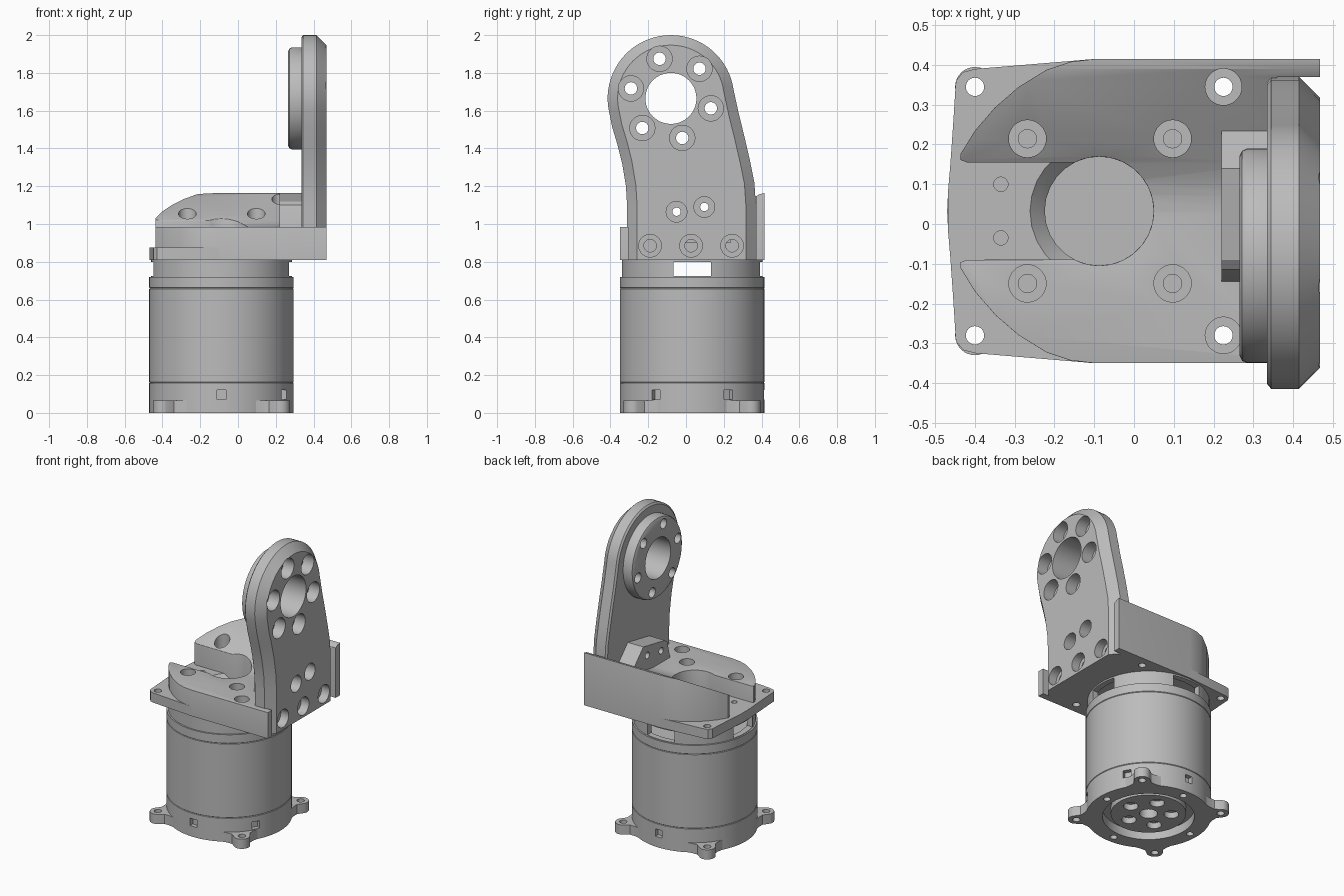
import bpy, bmesh, math
from math import cos, sin, pi, radians
from mathutils import Vector, Matrix

cube = bpy.data.objects.get("Cube")
if cube:
    bpy.data.objects.remove(cube, do_unlink=True)

grey = bpy.data.materials.new("plain grey")
grey.use_nodes = True
grey.diffuse_color = (0.5, 0.5, 0.5, 1)
grey.node_tree.nodes["Principled BSDF"].inputs["Base Color"].default_value = (0.5, 0.5, 0.5, 1)

CX, CY, R = -0.0875, 0.0325, 0.3825    # motor axis and radius
HX = 0.3125                            # half spacing of the corner screws
parts = []


def add(name, bm, part=True):
    bmesh.ops.recalc_face_normals(bm, faces=bm.faces)
    mesh = bpy.data.meshes.new(name)
    bm.to_mesh(mesh)
    bm.free()
    mesh.materials.append(grey)
    obj = bpy.data.objects.new(name, mesh)
    bpy.context.collection.objects.link(obj)
    obj.hide_render = not part
    if part:
        parts.append(obj)
    return obj


def loft(name, rings, part=True):
    """Skin a stack of equal point rings and cap both ends."""
    bm = bmesh.new()
    rows = [[bm.verts.new(p) for p in ring] for ring in rings]
    n = len(rows[0])
    for a, b in zip(rows, rows[1:]):
        for i in range(n):
            bm.faces.new((a[i], a[(i + 1) % n], b[(i + 1) % n], b[i]))
    bm.faces.new(rows[0])
    bm.faces.new(rows[-1])
    return add(name, bm, part)


def lathe(name, profile, loc, axis="Z", seg=64, part=True):
    """Turn (radius, height) pairs around an axis through loc."""
    rings = []
    for r, h in profile:
        ring = []
        for i in range(seg):
            c, s = r * cos(2 * pi * i / seg), r * sin(2 * pi * i / seg)
            ring.append(Vector(loc) + Vector((c, s, h) if axis == "Z" else (h, c, s)))
        rings.append(ring)
    return loft(name, rings, part)


def prism(name, pts, lo, hi, axis="Z", part=True):
    def place(p, h):
        return (p[0], p[1], h) if axis == "Z" else (h, p[0], p[1])
    return loft(name, [[place(p, h) for p in pts] for h in (lo, hi)], part)


def box_cutter(centre, size, turn=0):
    bm = bmesh.new()
    bmesh.ops.create_cube(bm, size=1)
    bm.transform(Matrix.Translation((CX, CY, 0)) @ Matrix.Rotation(turn, 4, "Z")
                 @ Matrix.Translation(centre) @ Matrix.Diagonal((*size, 1)))
    return add("cutter", bm, False)


def hole(loc, profile, axis="Z"):
    return lathe("cutter", profile, loc, axis, 28, False)


def boolean(obj, cutters, mode="DIFFERENCE"):
    for c in cutters:
        mod = obj.modifiers.new("cut", "BOOLEAN")
        mod.object, mod.operation, mod.solver = c, mode, "EXACT"
    deps = bpy.context.evaluated_depsgraph_get()
    mesh = bpy.data.meshes.new_from_object(obj.evaluated_get(deps))
    obj.modifiers.clear()
    obj.data = mesh


def discard(cutters):
    for c in cutters:
        bpy.data.objects.remove(c, do_unlink=True)


def arc(cx, cy, r, a0, a1, n):
    return [(cx + r * cos(radians(a0 + (a1 - a0) * i / n)),
             cy + r * sin(radians(a0 + (a1 - a0) * i / n))) for i in range(n + 1)]


def flip(pts):
    """Mirror a path across the motor axis and reverse it."""
    return [(x, 2 * CY - y) for x, y in reversed(pts)]


corners = [(CX + sx * HX, CY + sy * HX) for sx in (-1, 1) for sy in (-1, 1)]

# Motor housing with recessed underside, seam grooves and side notches
profile = [(0.23, 0.02), (0.23, 0.06), (0.28, 0.06), (0.28, 0), (R, 0)]
for z in (0.16, 0.66):
    profile += [(R, z - 0.003), (R - 0.003, z), (R, z + 0.003)]
profile.append((R, 0.72))
motor = lathe("motor_housing", profile, (CX, CY, 0), seg=96)
cuts = [box_cutter((R, 0, 0.095), (0.06, 0.05, 0.05), radians(60 * k - 90)) for k in range(6)]
for k in range(4):
    a = k * pi / 2
    cuts.append(hole((CX + 0.33 * cos(a), CY + 0.33 * sin(a), 0), [(0.022, -0.1), (0.022, 0.05)]))
for k in range(5):
    a = 2 * pi * k / 5
    cuts.append(hole((CX + 0.14 * cos(a), CY + 0.14 * sin(a), 0), [(0.045, -0.1), (0.045, 0.06)]))
cuts.append(hole((CX, CY, 0), [(0.055, -0.1), (0.055, 0.1)]))
boolean(motor, cuts)
discard(cuts)

# Mounting ears at the foot
ear_r = HX * math.sqrt(2)
for k, label in enumerate(("back_left", "back_right", "front_right", "front_left")):
    a = radians(45 + 90 * k)
    pts = [(0.34, -0.15), (0.385, -0.08), (0.41, -0.055)] + arc(ear_r, 0, 0.05, -70, 70, 12)
    pts += [(0.41, 0.055), (0.385, 0.08), (0.34, 0.15)]
    pts = [(CX + x * cos(a) - y * sin(a), CY + x * sin(a) + y * cos(a)) for x, y in pts]
    ear = prism("mounting_ear_" + label, pts, 0, 0.065)
    cuts = [hole((CX + ear_r * cos(a), CY + ear_r * sin(a), 0), [(0.023, -0.1), (0.023, 0.2)])]
    boolean(ear, cuts)
    discard(cuts)

# Open collar with three windows
collar = lathe("motor_collar", [(R - 0.01, 0.715), (R - 0.01, 0.815)], (CX, CY, 0), seg=96)
cuts = [hole((CX, CY, 0), [(0.335, 0.6), (0.335, 0.9)])]
cuts += [box_cutter((R, 0, 0.762), (0.2, 0.2, 0.076), k * pi / 2) for k in range(3)]
boolean(collar, cuts)
discard(cuts)

# Base plate with bowed end
back = [(0.35, 0.41), (-0.1, 0.415), (-0.4, 0.39), (-0.43, 0.382), (-0.448, 0.36),
        (-0.455, 0.25), (-0.462, 0.15), (-0.468, 0.08)]
plate = prism("base_plate", back + flip(back), 0.81, 0.875)
through = [hole((x, y, 0), [(0.023, 0.7), (0.023, 0.88), (0.046, 0.88), (0.046, 1.4)]
                if x > 0 else [(0.023, 0.7), (0.023, 1.0)]) for x, y in corners]
pins = [hole((-0.335, CY + s * 0.0675, 0), [(0.018, 0.84), (0.018, 0.95)]) for s in (-1, 1)]
bore = [hole((CX, CY, 0), [(0.137, 0.7), (0.137, 0.835), (0.15, 0.85), (0.175, 0.876), (0.175, 0.9)])]
screws = [hole((x, CY + s * 0.182, 0), [(0.023, 0.83), (0.023, 0.93), (0.047, 0.93), (0.047, 1.4)])
          for x in (-0.268, 0.097) for s in (-1, 1)]
boolean(plate, through + pins + bore)

# Horseshoe bracket body: plan outline trimmed by a rising side profile
arm = [(0.36, 0.37), (0.468, 0.37), (0.468, 0.415), (-0.1, 0.415), (-0.16, 0.408), (-0.22, 0.388),
       (-0.29, 0.345), (-0.35, 0.293), (-0.4, 0.235), (-0.437, 0.175), (-0.436, 0.161), (-0.42, 0.155)]
outline = arm + arc(CX, CY, 0.137, 117, -117, 26) + flip(arm)
body = prism("bracket_body", outline, 0.81, 1.4)
side = [(-0.6, 0.7), (-0.6, 0.985), (0.03, 0.985), (0.07, 0.989), (0.11, 0.999), (0.155, 1.02),
        (0.215, 1.055), (0.36, 1.14), (0.39, 1.158), (0.42, 1.165), (0.6, 1.165), (0.6, 0.7)]
trim = prism("cutter", side, -1, 1, "X", False)
boolean(body, [trim], "INTERSECT")
discard([trim])
bm = bmesh.new()
bm.from_mesh(body.data)
rim = [e for e in bm.edges if len(e.link_faces) == 2
       and max(f.normal.z for f in e.link_faces) > 0.5
       and abs(min(f.normal.z for f in e.link_faces)) < 0.1]
bmesh.ops.bevel(bm, geom=rim, offset=0.014, segments=3, profile=0.5, affect="EDGES", clamp_overlap=True)
bm.to_mesh(body.data)
bm.free()

# Upright plate: open outline closed along the bottom, chamfered by insets
edge = [(-0.312, 0.81), (-0.312, 1.1), (-0.318, 1.2), (-0.338, 1.32), (-0.363, 1.42), (-0.39, 1.51)]
edge += arc(-0.08, 1.665, 0.335, 192, 8, 36)
edge += [(0.278, 1.59), (0.31, 1.46), (0.34, 1.33), (0.362, 1.22), (0.37, 1.1), (0.37, 0.81)]


def inset(pts, d):
    out = []
    for i, p in enumerate(pts):
        a, b = pts[max(i - 1, 0)], pts[min(i + 1, len(pts) - 1)]
        t = Vector((b[0] - a[0], b[1] - a[1])).normalized()
        out.append((p[0] + t.y * d, p[1] - t.x * d))
    return out


layers = [(0.335, 0.012), (0.345, 0), (0.415, 0), (0.468, 0.053)]
upright = loft("upright_plate", [[(x, y, z) for y, z in inset(edge, d)] for x, d in layers])

# Round boss on the inner face
boss = lathe("bearing_boss", [(0.27, 0.34), (0.27, 0.285), (0.264, 0.272), (0.25, 0.265)],
             (0, -0.08, 1.665), "X")

# Gusset block between body and upright
gusset = prism("gusset_block", [(-0.145, 0.9), (-0.145, 0.985), (-0.115, 1.1), (-0.09, 1.12),
                                (0.14, 1.163), (0.235, 1.065), (0.235, 0.9)], 0.22, 0.34, "X")


def counterbore(y, z, big, small, depth, end):
    return hole((0, y, z), [(big, 0.6), (big, depth), (small, depth), (small, end)], "X")


ring = [counterbore(-0.08 + 0.218 * cos(radians(a)), 1.665 + 0.218 * sin(radians(a)),
                    0.067, 0.033, 0.39, 0.1) for a in range(-14, 346, 60)]
ring.append(lathe("cutter", [(0.135, 0.1), (0.135, 0.6)], (0, -0.08, 1.665), "X", 64, False))
low = [counterbore(y, 0.885, 0.06, 0.033, 0.41, 0.25) for y in (-0.19, 0.027, 0.244)]
mid = [counterbore(y, z, 0.055, 0.022, 0.39, 0.1) for y, z in ((-0.05, 1.065), (0.097, 1.09))]
boolean(body, through + screws + low)
boolean(plate, low + screws)
boolean(upright, ring + low + mid)
boolean(boss, ring)
boolean(gusset, mid)
discard(through + pins + bore + screws + ring + low + mid)

# Smooth curved walls, keep machined edges sharp
bpy.ops.object.select_all(action="DESELECT")
for obj in parts:
    obj.select_set(True)
bpy.context.view_layer.objects.active = parts[0]
bpy.ops.object.shade_smooth_by_angle(angle=radians(28))
